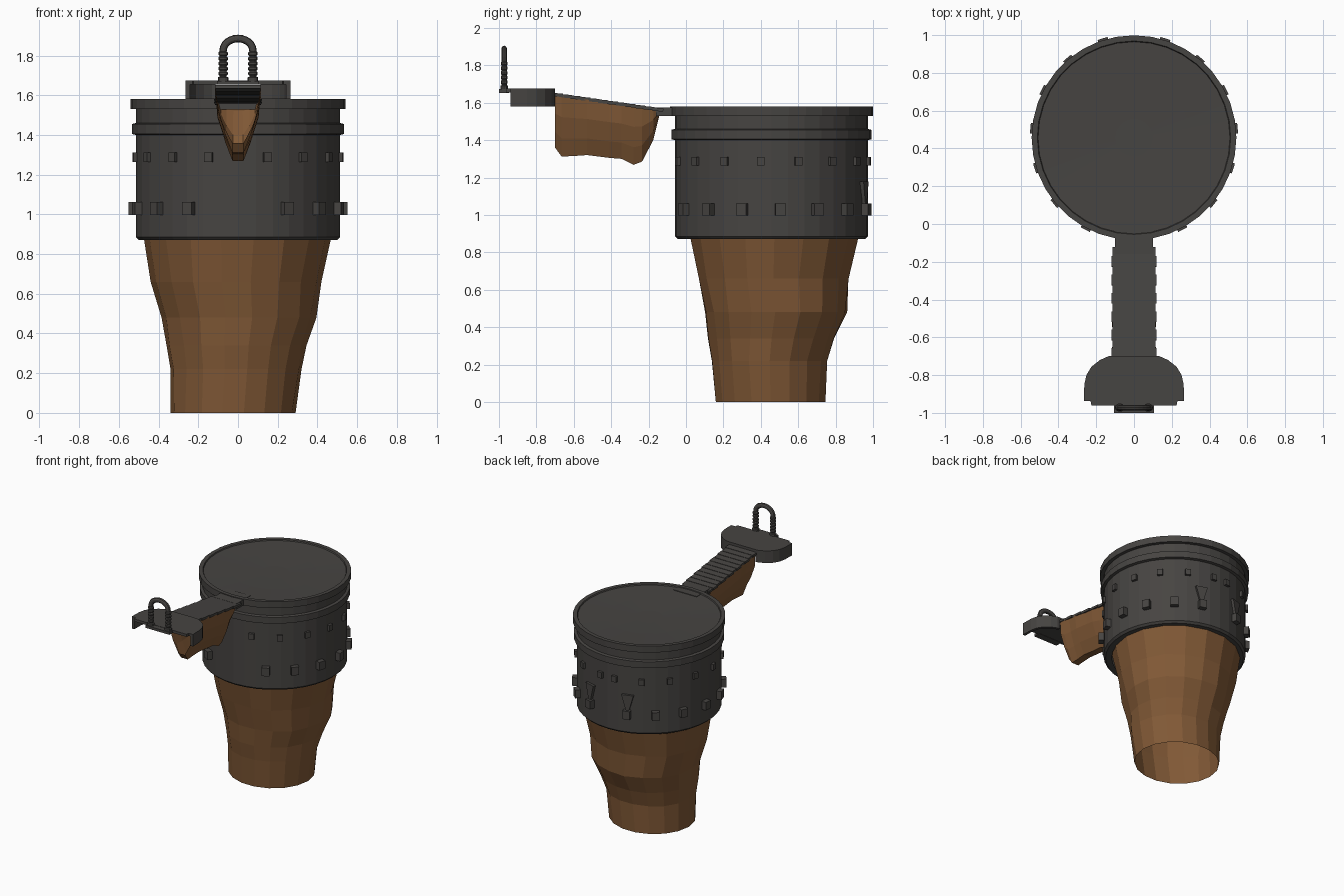
import bpy, bmesh, random
from math import sin, cos, pi, radians
from mathutils import Vector, Matrix

if "Cube" in bpy.data.objects:
    bpy.data.objects.remove(bpy.data.objects["Cube"])

random.seed(4)
CY = 0.457  # axis of the cup


def material(name, col):
    m = bpy.data.materials.new(name)
    m.diffuse_color = (*col, 1)
    m.use_nodes = True
    m.node_tree.nodes["Principled BSDF"].inputs["Base Color"].default_value = m.diffuse_color
    return m


METAL = material("dark_metal", (0.062, 0.058, 0.054))
WOOD = material("wood", (0.22, 0.10, 0.037))


def finish(name, bm, mat):
    bmesh.ops.recalc_face_normals(bm, faces=bm.faces)
    me = bpy.data.meshes.new(name)
    bm.to_mesh(me)
    bm.free()
    me.materials.append(mat)
    ob = bpy.data.objects.new(name, me)
    bpy.context.collection.objects.link(ob)
    return ob


def loft(name, rings, mat, start=True, end=True, closed=True):
    """Skin a row of equal-length rings, with optional end caps."""
    bm = bmesh.new()
    vs = [[bm.verts.new(p) for p in r] for r in rings]
    n = len(vs[0])
    for a, b in zip(vs, vs[1:]):
        for i in range(n if closed else n - 1):
            j = (i + 1) % n
            bm.faces.new((a[i], a[j], b[j], b[i]))
    if start:
        bm.faces.new(vs[0])
    if end:
        bm.faces.new(vs[-1])
    return finish(name, bm, mat)


def box(name, size, matrix, mat=METAL):
    bm = bmesh.new()
    bmesh.ops.create_cube(bm, size=1, matrix=matrix @ Matrix.Diagonal((*size, 1)))
    return finish(name, bm, mat)


def circle(r, z, n=36):
    return [(r * sin(2 * pi * i / n), CY - r * cos(2 * pi * i / n), z) for i in range(n)]


def around(deg, r, z):
    """Frame on the cup wall, angle measured from the front, local -y outward."""
    return Matrix.Translation((0, CY, z)) @ Matrix.Rotation(radians(deg), 4, 'Z') @ Matrix.Translation((0, -r, 0))


# Metal band with its ring, lid rim and shallow dished lid
profile = [(.455, .87), (.50, .87), (.515, .885), (.515, 1.40), (.535, 1.405), (.535, 1.455),
           (.515, 1.46), (.515, 1.53), (.542, 1.53), (.542, 1.58), (.512, 1.58),
           (.508, 1.572), (.3, 1.566), (.1, 1.562)]
loft("metal_band_and_lid", [circle(r, z) for r, z in profile], METAL, start=False)

# Irregular carved wooden lower body, open at the bottom: z, left, right, front, back
levels = [(0, -.34, .29, .155, .75), (.22, -.34, .32, .13, .765), (.34, -.36, .345, .115, .80),
          (.48, -.385, .395, .095, .86), (.66, -.44, .42, .06, .875), (.885, -.475, .47, .015, .93)]
rings = []
for k, (z, x0, x1, y0, y1) in enumerate(levels):
    ring = []
    for i in range(18):
        a = 2 * pi * i / 18
        s = 1 + (random.uniform(-.025, .025) if 0 < k < 5 and i % 9 else 0)
        ring.append(((x0 + x1) / 2 + s * (x1 - x0) / 2 * cos(a),
                     (y0 + y1) / 2 + s * (y1 - y0) / 2 * sin(a), z))
    rings.append(ring)
loft("wooden_body", rings, WOOD, start=False, end=False)

# Two rows of studs, mirrored left and right
for side in (-1, 1):
    for k in range(8):
        box("upper_stud", (.04, .035, .046), around(side * (16.5 + 22.4 * k), .515, 1.288))
    for k in range(7):
        box("lower_stud", (.055, .05, .064), around(side * (28 + 22.4 * k), .526, 1.03))
    # Raised wedge above the rear lower stud
    m = around(side * 162, .52, 0)
    loft("rear_wedge", [[m @ Vector((x, y, z)) for x, z in ((-.045, 1.18), (.045, 1.18), (.012, 1.06), (-.012, 1.06))]
                        for y in (-.012, .02)], METAL)

# Neck joining the lid to the arm
box("lid_neck", (.20, .17, .045), Matrix.Translation((0, -.075, 1.552)))

# Ribbed arm made of overlapping tilted slats
for k in range(12):
    t = (k + .5) / 12
    m = Matrix.Translation((0, -.125 - .585 * t, 1.56 + .085 * t)) @ Matrix.Rotation(radians(-5), 4, 'X')
    box("arm_slat", (.24 if k % 2 else .23, .056, .018), m)

# Wooden grip under the arm, a V-shaped trough open at the front: y, bottom z, top half width
grip = [(-.70, 1.36, .112), (-.665, 1.312, .116), (-.60, 1.315, .112), (-.53, 1.32, .116), (-.41, 1.305, .11),
        (-.345, 1.30, .112), (-.28, 1.268, .108), (-.235, 1.285, .104), (-.175, 1.40, .10), (-.145, 1.52, .095)]
rings = []
for y, zb, w in grip:
    zt = 1.57 + .085 * (-.125 - y) / .585 - .012
    h = zt - zb
    f = random.uniform(.92, 1.06)
    half = [(w, zt), (w * .92 * f, zb + h * .65), (w * .62 * f, zb + h * .3), (w * .25, zb)]
    rings.append([(x, y, z) for x, z in half] + [(-x, y, z) for x, z in reversed(half)])
loft("wooden_grip", rings, WOOD, start=False, closed=False)

# End plate at the tip of the arm
edge = [(.115, -.70), (.135, -.70), (.18, -.72), (.225, -.755), (.252, -.80), (.263, -.85), (.265, -.938)]
half = edge + [(.23, -.938), (.225, -.962)]
outline = half + [(-x, y) for x, y in reversed(half)]
loft("end_plate", [[(x, y, z) for x, y in outline] for z in (1.655, 1.675)], METAL)

# Downturned skirt along each curved side of the plate
for side in (-1, 1):
    rings = []
    for x, y in edge:
        p = Vector((x, y))
        q = p + (Vector((.1, -.93)) - p).normalized() * .022
        rings.append([(side * v.x, v.y, z) for v, z in ((p, 1.665), (p, 1.58), (q, 1.58), (q, 1.665))])
    loft("plate_skirt", rings, METAL)

# Loop: beaded legs and a plain arch
HY = -.972
leg = [(1.66, .027), (1.69, .027), (1.693, .018)]
for k in range(5):
    z = 1.698 + k * .025
    leg += [(z, .018), (z + .006, .024), (z + .017, .024), (z + .023, .018)]
path = [(-.075, z, r, pi) for z, r in leg]
path += [(.075 * cos(a), 1.825 + .061 * sin(a) , .019, a) for a in [pi - pi * i / 12 for i in range(13)]]
path += [(.075, z, r, 0) for z, r in reversed(leg)]
loft("loop_handle", [[(x + r * cos(b) * cos(a), HY + r * .8 * sin(b), z + r * cos(b) * sin(a))
                      for b in [2 * pi * i / 10 for i in range(10)]] for x, z, r, a in path], METAL)

# Crossbar carrying the loop
box("loop_base", (.21, .055, .02), Matrix.Translation((0, -.9725, 1.663)))
